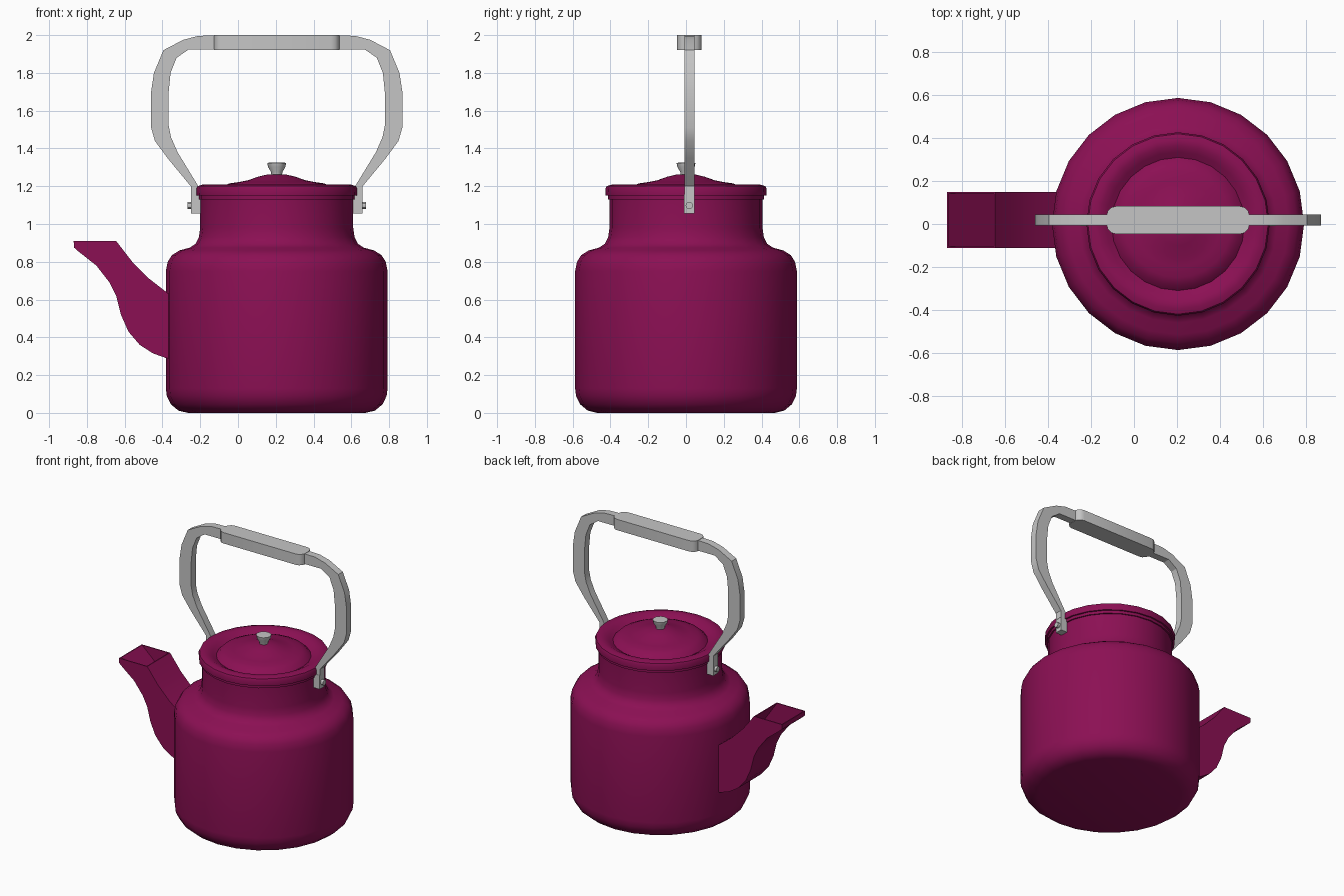
import bpy, bmesh, math
from mathutils import Vector, Matrix

if "Cube" in bpy.data.objects:
    bpy.data.objects.remove(bpy.data.objects["Cube"])

AXIS = 0.205      # x of the pot's centre line
BAR_Y = 0.018     # y of the handle and spout centre


def material(name, colour):
    m = bpy.data.materials.new(name)
    m.use_nodes = True
    m.diffuse_color = colour
    m.node_tree.nodes["Principled BSDF"].inputs["Base Color"].default_value = colour
    return m


enamel = material("magenta enamel", (0.26, 0.005, 0.088, 1))
metal = material("light grey metal", (0.56, 0.56, 0.56, 1))


def finish(bm, name, mat, angle=None):
    bmesh.ops.recalc_face_normals(bm, faces=bm.faces[:])
    mesh = bpy.data.meshes.new(name)
    bm.to_mesh(mesh)
    bm.free()
    obj = bpy.data.objects.new(name, mesh)
    bpy.context.collection.objects.link(obj)
    mesh.materials.append(mat)
    if angle:
        bpy.ops.object.select_all(action='DESELECT')
        obj.select_set(True)
        bpy.context.view_layer.objects.active = obj
        bpy.ops.object.shade_smooth_by_angle(angle=math.radians(angle))
    return obj


def lathe(name, profile, mat, sides=24, angle=40):
    bm = bmesh.new()
    vs = [bm.verts.new((AXIS + r, 0, z)) for r, z in profile]
    es = [bm.edges.new(pair) for pair in zip(vs, vs[1:])]
    bmesh.ops.spin(bm, geom=vs + es, cent=(AXIS, 0, 0), axis=(0, 0, 1),
                   angle=math.tau, steps=sides)
    bmesh.ops.remove_doubles(bm, verts=bm.verts[:], dist=0.0005)
    return finish(bm, name, mat, angle)


def prism(points, offset):
    """Extruded polygon from 3D points, returned as a bmesh."""
    bm = bmesh.new()
    face = bm.faces.new([bm.verts.new(p) for p in points])
    new = bmesh.ops.extrude_face_region(bm, geom=[face])["geom"]
    bmesh.ops.translate(bm, vec=offset,
                        verts=[v for v in new if isinstance(v, bmesh.types.BMVert)])
    bmesh.ops.recalc_face_normals(bm, faces=bm.faces[:])
    return bm


def flip(points):
    return [(2 * AXIS - x, z) for x, z in points]


# Pot body with rounded base, shoulder and neck
lathe("pot_body", [
    (0, 0), (0.47, 0), (0.52, 0.012), (0.56, 0.045), (0.582, 0.09), (0.587, 0.13),
    (0.587, 0.75), (0.577, 0.80), (0.555, 0.835), (0.515, 0.86), (0.46, 0.875),
    (0.43, 0.895), (0.412, 0.93), (0.405, 0.98), (0.405, 1.13), (0.414, 1.13),
    (0.414, 1.155), (0, 1.155)], enamel)

# Lid with raised rim, valley and domed centre
lathe("lid", [
    (0, 1.15), (0.425, 1.15), (0.427, 1.185), (0.42, 1.2), (0.395, 1.208),
    (0.365, 1.206), (0.335, 1.19), (0.31, 1.175), (0.285, 1.2), (0.25, 1.215),
    (0.2, 1.222), (0.15, 1.232), (0.1, 1.25), (0.05, 1.262), (0, 1.265)],
    enamel, angle=35)

# Lid knob
lathe("lid_knob", [
    (0, 1.25), (0.028, 1.255), (0.03, 1.275), (0.046, 1.302), (0.05, 1.324),
    (0, 1.326)], metal, sides=12, angle=30)

# Spout: flat-sided curved prism, hollowed from its mouth
underside = [(-0.30, 0.28), (-0.38, 0.29), (-0.45, 0.315), (-0.52, 0.36),
             (-0.58, 0.43), (-0.62, 0.52), (-0.645, 0.62), (-0.68, 0.69),
             (-0.75, 0.78), (-0.845, 0.855), (-0.868, 0.875)]
upper = [(-0.87, 0.91), (-0.645, 0.91), (-0.56, 0.80), (-0.47, 0.71),
         (-0.38, 0.64), (-0.30, 0.58)]
bm = prism([(x, BAR_Y - 0.13, z) for x, z in underside + upper], (0, 0.26, 0))
mouth = max(bm.faces, key=lambda f: f.calc_center_median().z)
bmesh.ops.inset_region(bm, faces=[mouth], thickness=0.01)
hole = bmesh.ops.extrude_face_region(bm, geom=[mouth])["geom"]
if mouth.is_valid:
    bm.faces.remove(mouth)
for v in hole:
    if isinstance(v, bmesh.types.BMVert):
        v.co.x, v.co.z = (-0.61, 0.68) if v.co.x < -0.75 else (-0.52, 0.72)
finish(bm, "spout", enamel, 30)

# Handle bar, mirrored about the pot's centre line
outer = [(-0.25, 1.15), (-0.25, 1.2), (-0.37, 1.345), (-0.44, 1.44), (-0.46, 1.51),
         (-0.46, 1.70), (-0.445, 1.80), (-0.395, 1.92), (-0.29, 1.975),
         (-0.21, 1.996), (-0.13, 1.998)]
inner = [(-0.13, 1.925), (-0.26, 1.925), (-0.325, 1.88), (-0.357, 1.80),
         (-0.367, 1.70), (-0.367, 1.52), (-0.355, 1.46), (-0.32, 1.38),
         (-0.21, 1.2), (-0.2, 1.15)]
outline = outer + flip(outer)[::-1] + flip(inner)[::-1] + inner[::-1]
# drop the doubled points where the inner run closes at the top
outline = outer + flip(outer)[::-1] + flip(inner[::-1]) + inner
bm = prism([(x, BAR_Y - 0.026, z) for x, z in outline], (0, 0.052, 0))
finish(bm, "handle_bar", metal, 30)

# Grip with rounded corners
corner = 0.045
grip = []
for i, (sx, sy) in enumerate([(1, 1), (-1, 1), (-1, -1), (1, -1)]):
    for k in range(4):
        a = math.radians(90 * i + 30 * k)
        grip.append((AXIS + sx * (0.333 - corner) + corner * math.cos(a),
                     BAR_Y + sy * (0.065 - corner) + corner * math.sin(a), 1.922))
finish(prism(grip, (0, 0, 0.078)), "handle_grip", metal, 35)

# Brackets and pins on both sides of the neck
for side, name in ((-1, "right"), (1, "left")):
    bm = bmesh.new()
    bmesh.ops.create_cube(bm, size=1, matrix=Matrix.Translation(
        (AXIS + side * 0.428, BAR_Y - 0.001, 1.105)) @ Matrix.Diagonal((0.05, 0.054, 0.1, 1)))
    finish(bm, name + "_bracket", metal)
    bm = bmesh.new()
    bmesh.ops.create_cone(bm, cap_ends=True, segments=12, radius1=0.019, radius2=0.019,
                          depth=0.06, matrix=Matrix.Translation(
                              (AXIS + side * 0.443, BAR_Y - 0.001, 1.098))
                          @ Matrix.Rotation(math.pi / 2, 4, 'Y'))
    finish(bm, name + "_pin", metal, 30)
